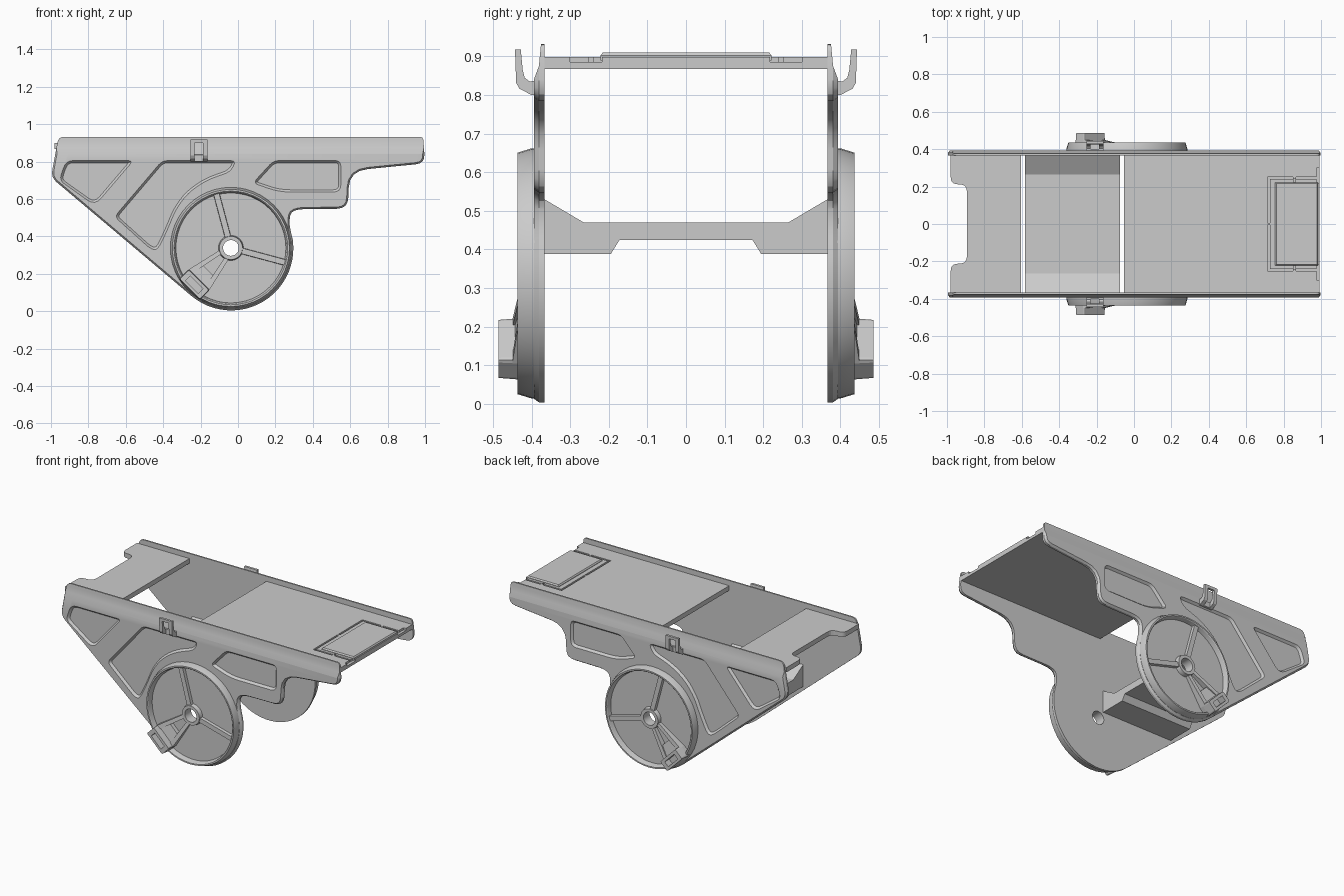
import bpy, bmesh, math
from mathutils import Vector

if "Cube" in bpy.data.objects:
    bpy.data.objects.remove(bpy.data.objects["Cube"])

CX, CZ = -0.038, 0.338  # wheel centre


def loft(name, loops):
    """Solid through a series of equal-length 3D loops, capped at both ends."""
    bm = bmesh.new()
    rings = [[bm.verts.new(p) for p in l] for l in loops]
    n = len(rings[0])
    for a, b in zip(rings, rings[1:]):
        for i in range(n):
            bm.faces.new((a[i], a[(i + 1) % n], b[(i + 1) % n], b[i]))
    bm.faces.new(rings[0])
    bm.faces.new(rings[-1])
    bmesh.ops.recalc_face_normals(bm, faces=bm.faces)
    me = bpy.data.meshes.new(name)
    bm.to_mesh(me)
    bm.free()
    ob = bpy.data.objects.new(name, me)
    bpy.context.collection.objects.link(ob)
    return ob


def at(pts, d):
    return [(x, -d, z) for x, z in pts]


def along_x(name, prof, x0, x1):
    return loft(name, [[(x, y, z) for y, z in prof] for x in (x0, x1)])


def box(name, x0, x1, y0, y1, z0, z1):
    return along_x(name, [(y0, z0), (y1, z0), (y1, z1), (y0, z1)], x0, x1)


def rounded(pts, seg=4):
    """Round polygon corners; each point is (x, z, radius)."""
    out = []
    for i, (x, z, r) in enumerate(pts):
        p = Vector((x, z))
        if r == 0:
            out.append((x, z))
            continue
        a, b = Vector(pts[i - 1][:2]) - p, Vector(pts[(i + 1) % len(pts)][:2]) - p
        a, b = a.normalized() * min(r, a.length * .45), b.normalized() * min(r, b.length * .45)
        for k in range(seg + 1):
            t = k / seg
            out.append(tuple(p + a * (1 - t) ** 2 + b * t * t))
    return out


def inset(pts, d):
    area = sum(p[0] * q[1] - q[0] * p[1] for p, q in zip(pts, pts[1:] + pts[:1]))
    s = d if area > 0 else -d
    out = []
    for i, p in enumerate(pts):
        p, a, b = Vector(p), Vector(pts[i - 1]), Vector(pts[(i + 1) % len(pts)])
        e, f = (p - a).normalized(), (b - p).normalized()
        n1, n2 = Vector((-e.y, e.x)), Vector((-f.y, f.x))
        out.append(tuple(p + (n1 + n2) * s / max(.4, 1 + n1.dot(n2))))
    return out


def circle(r, n=48, a0=0):
    return [(CX + r * math.cos(2 * math.pi * i / n), CZ + r * math.sin(2 * math.pi * i / n)) for i in range(n)]


def polar(r, deg, off=0):
    a = math.radians(deg)
    return (CX + r * math.cos(a) - off * math.sin(a), CZ + r * math.sin(a) + off * math.cos(a))


def finish(ob, cutters=(), mirror=False, angle=None):
    """Apply cuts and left-right mirroring, then shade."""
    for c in cutters:
        c.hide_render = True
        m = ob.modifiers.new("cut", 'BOOLEAN')
        m.operation, m.object, m.solver = 'DIFFERENCE', c, 'EXACT'
    if mirror:
        m = ob.modifiers.new("mirror", 'MIRROR')
        m.use_axis = (False, True, False)
        m.use_mirror_merge = False
    bpy.context.view_layer.update()
    me = bpy.data.meshes.new_from_object(ob.evaluated_get(bpy.context.evaluated_depsgraph_get()))
    ob.modifiers.clear()
    ob.data = me
    for c in cutters:
        bpy.data.objects.remove(c)
    if angle:
        bpy.ops.object.select_all(action='DESELECT')
        ob.select_set(True)
        bpy.context.view_layer.objects.active = ob
        bpy.ops.object.shade_smooth_by_angle(angle=math.radians(angle))
    return ob


# side plates with recessed panels, tapered top rail and axle hole
arc = [(-.036 + .332 * math.cos(math.radians(a)), .336 + .332 * math.sin(math.radians(a)), 0)
       for a in range(8, -131, -6)]
outline = rounded([(-.96, .932, .03), (.99, .932, .02), (1.0, .79, .05), (.595, .75, .1), (.588, .548, .06),
                   (.285, .545, .07), (.272, .47, .04)] + arc + [(-1.0, .715, .04)])
plate = loft("side_plates", [at(outline, .366), at(outline, .381), at(inset(outline, .009), .394)])
panels = [
    [(-.955, .70, .03), (-.92, .805, .04), (-.56, .805, .03), (-.765, .565, .05)],
    [(-.405, .805, .03), (-.01, .805, .03), (-.04, .745, .04), (-.17, .70, .06), (-.27, .63, .06),
     (-.335, .54, .06), (-.375, .44, .06), (-.43, .325, .05), (-.47, .335, .03), (-.66, .505, .03)],
    [(.08, .685, .03), (.19, .805, .03), (.55, .805, .03), (.55, .637, .04), (.22, .637, .06)],
]
cuts = []
for p in panels:
    p = rounded(p)
    cuts.append(loft("panel_cutter", [at(p, .41), at(p, .394), at(inset(p, .012), .380)]))
cuts.append(along_x("rail_cutter", [(-.45, .835), (-.396, .835), (-.381, .875), (-.374, .95), (-.45, .95)], -1.1, 1.1))
cuts.append(loft("axle_cutter", [at(circle(.042), .3), at(circle(.042), .5)]))
finish(plate, cuts, True, 25)

# wheel discs: turned profile (radius, depth) with rim, floor and hub
turned = [(.042, .37), (.042, .43), (.062, .43), (.067, .404), (.294, .404), (.300, .432), (.304, .436),
          (.313, .436), (.324, .40), (.324, .385)]
rings = [at(circle(r), d) for r, d in turned]
bm = bmesh.new()
vs = [[bm.verts.new(p) for p in r] for r in rings]
for j in range(len(vs)):
    a, b = vs[j], vs[(j + 1) % len(vs)]
    for i in range(48):
        k = (i + 1) % 48
        bm.faces.new((a[i], a[k], b[k], b[i]))
bmesh.ops.recalc_face_normals(bm, faces=bm.faces)
me = bpy.data.meshes.new("wheel_discs")
bm.to_mesh(me)
bm.free()
disc = bpy.data.objects.new("wheel_discs", me)
bpy.context.collection.objects.link(disc)
finish(disc, (), True, 30)

# two straight spokes
for i, ang in enumerate((105, -15)):
    q = [polar(.055, ang, -.017), polar(.3, ang, -.017), polar(.3, ang, .017), polar(.055, ang, .017)]
    finish(loft(f"spoke_{i + 1}", [at(q, .40), at(inset(q, .002), .424)]), (), True)

# sloping pair of arms that carry the handle
for s in (-1, 1):
    q = [polar(.055, 225, s * .012), polar(.25, 225, s * .052),
         polar(.25, 225, s * .08), polar(.055, 225, s * .035)]
    top = [(x, -d, z) for (x, z), d in zip(q, (.424, .45, .45, .424))]
    finish(loft("handle_arm", [at(q, .40), top]), (), True)
q = [polar(.17, 225, -.035), polar(.25, 225, -.055), polar(.25, 225, .055), polar(.17, 225, .035)]
top = [(x, -d, z) for (x, z), d in zip(q, (.43, .445, .445, .43))]
finish(loft("handle_ramp", [at(q, .40), top]), (), True)

# slotted handle on the rim
q = [polar(r, 225, o) + (.012,) for r, o in ((.238, -.08), (.315, -.08), (.315, .08), (.238, .08))]
q = rounded(q, 2)
handle = loft("handle", [at(q, .395), at(q, .43), at(inset(q, .004), .486)])
q = [polar(.26, 225, -.048), polar(.295, 225, -.048), polar(.295, 225, .048), polar(.26, 225, .048)]
finish(handle, [loft("slot_cutter", [at(q, .44), at(q, .55)])], True)

# side clips with a slot
hook = [(-.385, .80), (-.40, .80), (-.432, .817), (-.440, .832), (-.443, .918), (-.428, .918), (-.423, .865),
        (-.418, .845), (-.405, .835), (-.385, .838)]
clip = along_x("clips", hook, -.255, -.163)
finish(clip, [box("clip_cutter", -.233, -.187, -.5, -.402, .79, .9)], True)

# short deck at the left end, with notch
half = [(-.604, .37, 0), (-.98, .37, 0), (-.98, .232, .02), (-.962, .214, .02), (-.893, .208, .04)]
pts = rounded(half + [(x, -y, r) for x, y, r in reversed(half)])
loft("short_deck", [[(x, y, z) for x, y in pts] for z in (.868, .899)])

# long deck with grooves around the hatch
deck = box("long_deck", -.053, .992, -.37, .37, .868, .899)
cuts = [box("groove_cutter", .714, .726, -.252, -.006, .883, .95),
        box("groove_cutter", .714, .726, .006, .252, .883, .95)]
for s in (-1, 1):
    y0, y1 = sorted((s * .24, s * .252))
    cuts += [box("groove_cutter", .7261, .85, y0, y1, .883, .95),
             box("groove_cutter", .865, .975, y0, y1, .883, .95)]
    y0, y1 = sorted((s * .217, s * .2399))
    cuts.append(box("groove_cutter", .852, .863, y0, y1, .883, .95))
    cuts.append(box("groove_cutter", .975, 1.01, *sorted((s * .217, s * .30)), .885, .95))
finish(deck, cuts)

# slightly raised hatch
h = [(.755, -.222), (.985, -.222), (.985, .222), (.755, .222)]
loft("hatch", [[(x, y, .89) for x, y in h], [(x, y, .902) for x, y in h],
               [(x, y, .91) for x, y in inset(h, .006)]])

# cross beam between the side plates
beam = [(-.37, .532), (-.265, .47), (.265, .47), (.37, .532), (.37, .388), (.195, .388), (.172, .425),
        (-.172, .425), (-.195, .388), (-.37, .388)]
along_x("cross_beam", beam, -.583, -.075)
